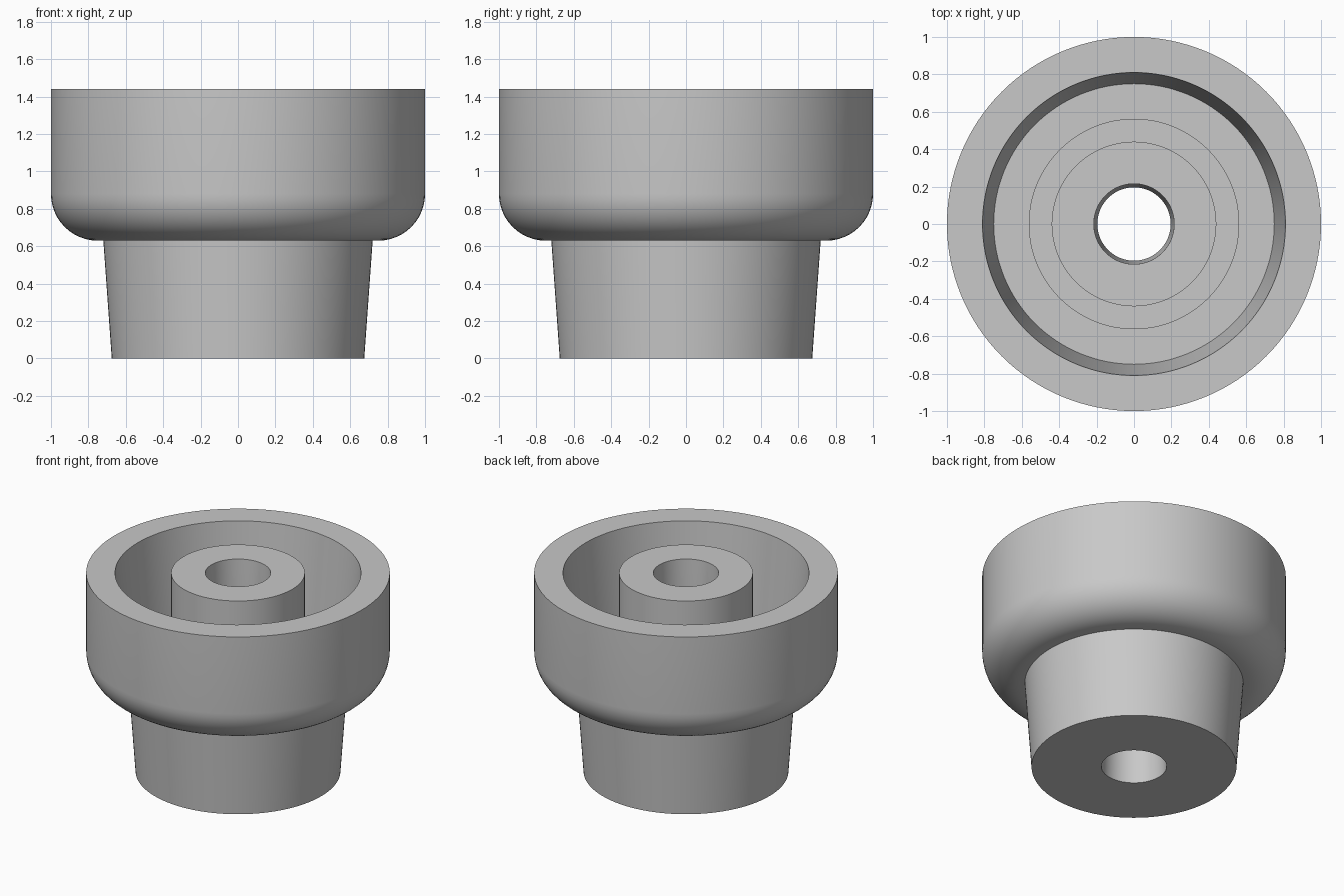
import bpy
import bmesh
from math import cos, sin, pi, radians

SIDES = 128

old = bpy.data.objects.get("Cube")
if old:
    bpy.data.objects.remove(old, do_unlink=True)

# Single grey material
grey = bpy.data.materials.new("plain_grey")
grey.use_nodes = True
colour = (0.58, 0.58, 0.58, 1)
grey.diffuse_color = colour
grey.node_tree.nodes["Principled BSDF"].inputs["Base Color"].default_value = colour


def arc(cx, cz, r, start, end, steps=12):
    """Points of a rounded corner in the (radius, height) plane."""
    angles = [radians(start + (end - start) * i / steps) for i in range(steps + 1)]
    return [(cx + r * cos(a), cz + r * sin(a)) for a in angles]


def lathe(name, profile):
    """Revolve a closed (radius, height) outline around the z axis."""
    bm = bmesh.new()
    verts = [bm.verts.new((r, 0, z)) for r, z in profile]
    edges = [bm.edges.new((a, b)) for a, b in zip(verts, verts[1:] + verts[:1])]
    bmesh.ops.spin(bm, geom=verts + edges, cent=(0, 0, 0), axis=(0, 0, 1),
                   angle=2 * pi, steps=SIDES, use_merge=True)
    bmesh.ops.remove_doubles(bm, verts=bm.verts, dist=0.0001)
    bmesh.ops.recalc_face_normals(bm, faces=bm.faces)
    mesh = bpy.data.meshes.new(name)
    bm.to_mesh(mesh)
    bm.free()
    mesh.materials.append(grey)
    obj = bpy.data.objects.new(name, mesh)
    bpy.context.collection.objects.link(obj)
    bpy.ops.object.select_all(action="DESELECT")
    obj.select_set(True)
    bpy.context.view_layer.objects.active = obj
    bpy.ops.object.shade_smooth_by_angle(angle=radians(30))
    return obj


top = 1.44
shoulder = 0.63
floor = 0.8
groove = 0.3
corner = 0.25

# Tapered stem and rounded cup
outside = [(0.215, 0), (0.675, 0), (0.72, shoulder)]
outside += arc(1 - corner, shoulder + corner, corner, -90, 0)
outside += [(1, top)]

# Drafted cup wall, floor and ring groove around the central boss
inside = [(0.81, top), (0.75, floor), (0.56, floor), (0.56, groove),
          (0.44, groove), (0.44, top)]

# Through bore, narrowest halfway down
bore = [(0.215, top), (0.196, top / 2)]

lathe("cup_with_stem_and_boss", outside + inside + bore)
